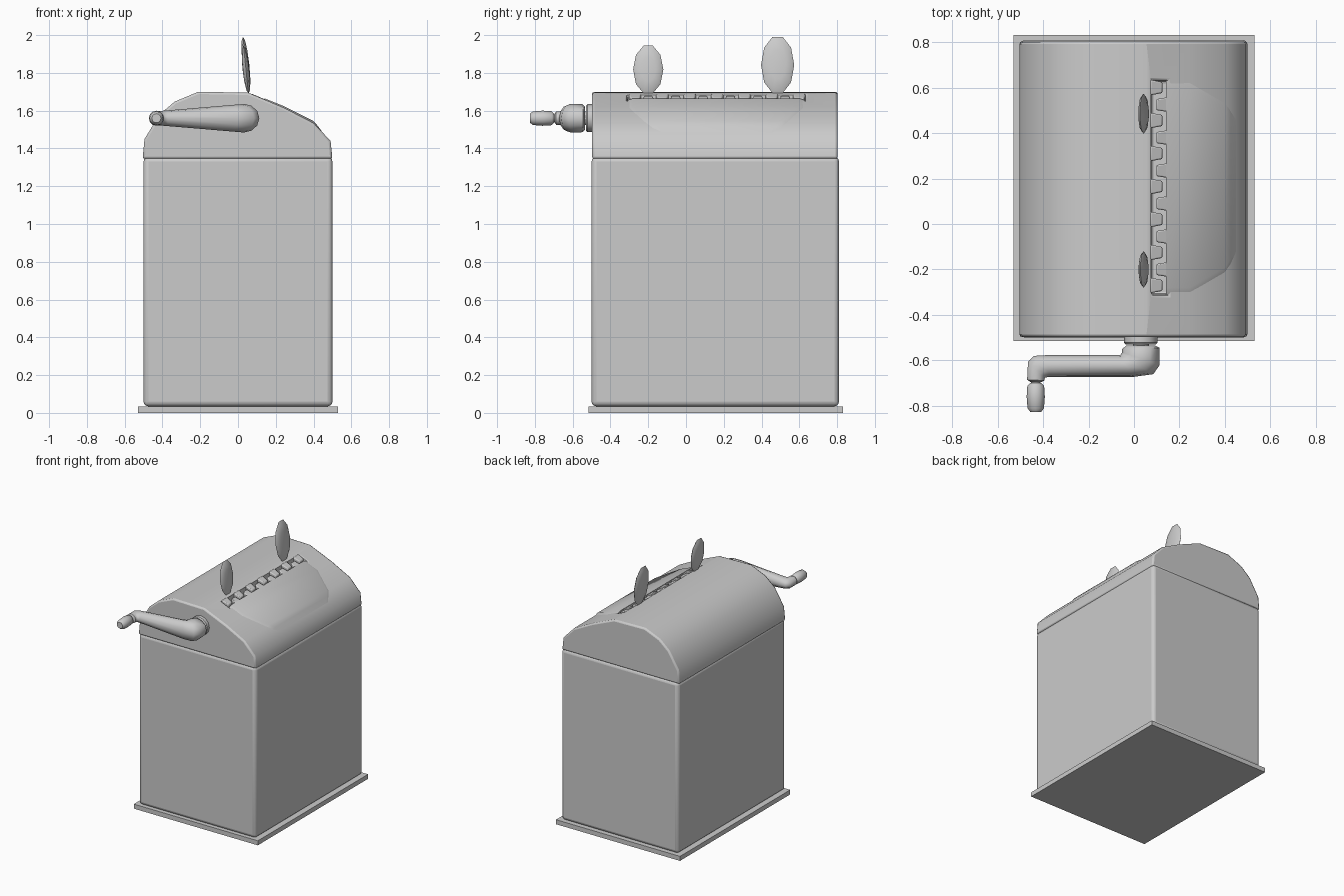
import bpy, bmesh, math
from mathutils import Matrix, Vector

cube = bpy.data.objects.get("Cube")
if cube:
    bpy.data.objects.remove(cube, do_unlink=True)

grey = bpy.data.materials.new("plain grey")
grey.use_nodes = True
grey.diffuse_color = (0.6, 0.6, 0.6, 1)
grey.node_tree.nodes["Principled BSDF"].inputs["Base Color"].default_value = (0.6, 0.6, 0.6, 1)


def finish(name, bm, bevel=0, segments=2, smooth=40):
    """Turn a bmesh into a shaded object with the grey material."""
    bmesh.ops.recalc_face_normals(bm, faces=bm.faces)
    mesh = bpy.data.meshes.new(name)
    bm.to_mesh(mesh)
    bm.free()
    mesh.materials.append(grey)
    obj = bpy.data.objects.new(name, mesh)
    bpy.context.collection.objects.link(obj)
    if bevel:
        mod = obj.modifiers.new("round_edges", 'BEVEL')
        mod.width, mod.segments, mod.limit_method = bevel, segments, 'ANGLE'
        mod.angle_limit = math.radians(50)
    if smooth:
        bpy.ops.object.select_all(action='DESELECT')
        obj.select_set(True)
        bpy.context.view_layer.objects.active = obj
        bpy.ops.object.shade_smooth_by_angle(angle=math.radians(smooth))
    return obj


def box(name, x, y, z, **style):
    bm = bmesh.new()
    bmesh.ops.create_cube(bm, size=1)
    for v in bm.verts:
        v.co = [lo + (c + 0.5) * (hi - lo) for c, (lo, hi) in zip(v.co, (x, y, z))]
    return finish(name, bm, **style)


def loft(name, rings, **style):
    """Skin a series of closed rings and cap both ends."""
    bm = bmesh.new()
    loops = [[bm.verts.new(p) for p in ring] for ring in rings]
    for a, b in zip(loops, loops[1:]):
        for i in range(len(a)):
            j = (i + 1) % len(a)
            bm.faces.new((a[i], a[j], b[j], b[i]))
    bm.faces.new(loops[0])
    bm.faces.new(loops[-1])
    return finish(name, bm, **style)


def oval(a, b, half_height, z, sides=12):
    """Upright oval ring whose horizontal diameter runs from a to b."""
    a, b = Vector(a), Vector(b)
    mid, arm = (a + b) / 2, (b - a) / 2
    turns = [math.tau * i / sides for i in range(sides)]
    return [(*(mid + arm * math.cos(t)), z + half_height * math.sin(t)) for t in turns]


# Base plate and body
box("base_plate", (-0.53, 0.53), (-0.515, 0.83), (0, 0.035), smooth=0)
box("body", (-0.5, 0.5), (-0.5, 0.81), (0.035, 1.355), bevel=0.025, segments=3)

# Lopsided arched lid
ARCH = [(-0.505, 1.345), (-0.495, 1.45), (-0.415, 1.58), (-0.335, 1.648), (-0.21, 1.7),
        (0.055, 1.695), (0.245, 1.615), (0.4, 1.535), (0.49, 1.44), (0.5, 1.345)]
lid = loft("lid", [[(x, y, z) for x, z in ARCH] for y in (-0.497, 0.803)], bevel=0.012)


def lid_height(x):
    for (x0, z0), (x1, z1) in zip(ARCH, ARCH[1:]):
        if x0 <= x <= x1:
            return z0 + (z1 - z0) * (x - x0) / (x1 - x0)


# Mouth slot cut into the lid
cutter = box("mouth_cutter", (0.075, 0.15), (-0.31, 0.63), (1.62, 1.8), smooth=0)
cutter.hide_render = True
cutter.hide_set(True)
cut = lid.modifiers.new("mouth_slot", 'BOOLEAN')
cut.operation, cut.object, cut.solver = 'DIFFERENCE', cutter, 'EXACT'
bpy.context.view_layer.objects.active = lid
bpy.ops.object.modifier_move_to_index(modifier=cut.name, index=0)

# Raised lower lip with sloped edges, following the lid
LIP = [(0.14, -0.31, 0.63, 0.006), (0.245, -0.31, 0.63, 0.008),
       (0.4, -0.22, 0.54, 0.01), (0.425, -0.185, 0.505, 0.008), (0.46, -0.135, 0.45, -0.004)]
rings = []
for x, y0, y1, lift in LIP:
    z = lid_height(x)
    rings.append([(x, y0, z - 0.03), (x, y0, z - 0.004), (x, y0 + 0.03, z + lift),
                  (x, y1 - 0.03, z + lift), (x, y1, z - 0.004), (x, y1, z - 0.03)])
loft("lower_lip", rings, smooth=30)


# Interlocking teeth, wider at the root than at the tip
def tooth(name, y, root, tip):
    ends = []
    for x, half, drop in ((root, 0.034, 0.045), (tip, 0.024, 0.03)):
        top = lid_height(x) + 0.002
        ends.append([(x, y - half, top - drop), (x, y + half, top - drop),
                     (x, y + half, top), (x, y - half, top)])
    loft(name, ends, bevel=0.006)


for i in range(7):
    tooth(f"upper_tooth_{i + 1}", -0.27 + 0.145 * i, 0.072, 0.125)
for i in range(6):
    tooth(f"lower_tooth_{i + 1}", -0.2 + 0.145 * i, 0.158, 0.098)

# Thin leaning oval eyes
for name, y, half_width, half_height in (("front_eye", -0.2, 0.08, 0.133),
                                         ("back_eye", 0.485, 0.088, 0.157)):
    bm = bmesh.new()
    bmesh.ops.create_uvsphere(bm, u_segments=10, v_segments=6, radius=1)
    place = (Matrix.Translation((0.042, y, 1.685 + half_height))
             @ Matrix.Rotation(math.radians(-6), 4, 'Y')
             @ Matrix.Diagonal((0.018, half_width, half_height, 1))
             @ Matrix.Rotation(math.pi / 2, 4, 'Y'))
    bm.transform(place)
    finish(name, bm, smooth=30)


# Crank: wall collar, tapered bent arm and grip
def turned(name, x, profile):
    loft(name, [oval((x - r, y), (x + r, y), r, 1.56) for y, r in profile])


turned("crank_collar", 0.03, [(-0.48, 0.074), (-0.522, 0.074), (-0.53, 0.066)])
turned("crank_axle", 0.03, [(-0.52, 0.035), (-0.56, 0.035)])
ARM = [((-0.035, -0.535), (0.095, -0.535), 0.06),
       ((-0.052, -0.55), (0.113, -0.545), 0.074),
       ((-0.052, -0.565), (0.113, -0.62), 0.076),
       ((-0.06, -0.575), (0.085, -0.66), 0.074),
       ((-0.07, -0.575), (0.0, -0.672), 0.07),
       ((-0.39, -0.577), (-0.37, -0.672), 0.041),
       ((-0.44, -0.58), (-0.39, -0.675), 0.038),
       ((-0.466, -0.605), (-0.393, -0.68), 0.038),
       ((-0.47, -0.685), (-0.393, -0.688), 0.036),
       ((-0.455, -0.695), (-0.408, -0.695), 0.024)]
loft("crank_arm", [oval(a, b, h, 1.56) for a, b, h in ARM], smooth=50)
turned("grip_pin", -0.432, [(-0.68, 0.02), (-0.72, 0.02)])
turned("crank_grip", -0.432, [(-0.7, 0.026), (-0.712, 0.037), (-0.76, 0.04),
                              (-0.81, 0.036), (-0.826, 0.024)])
